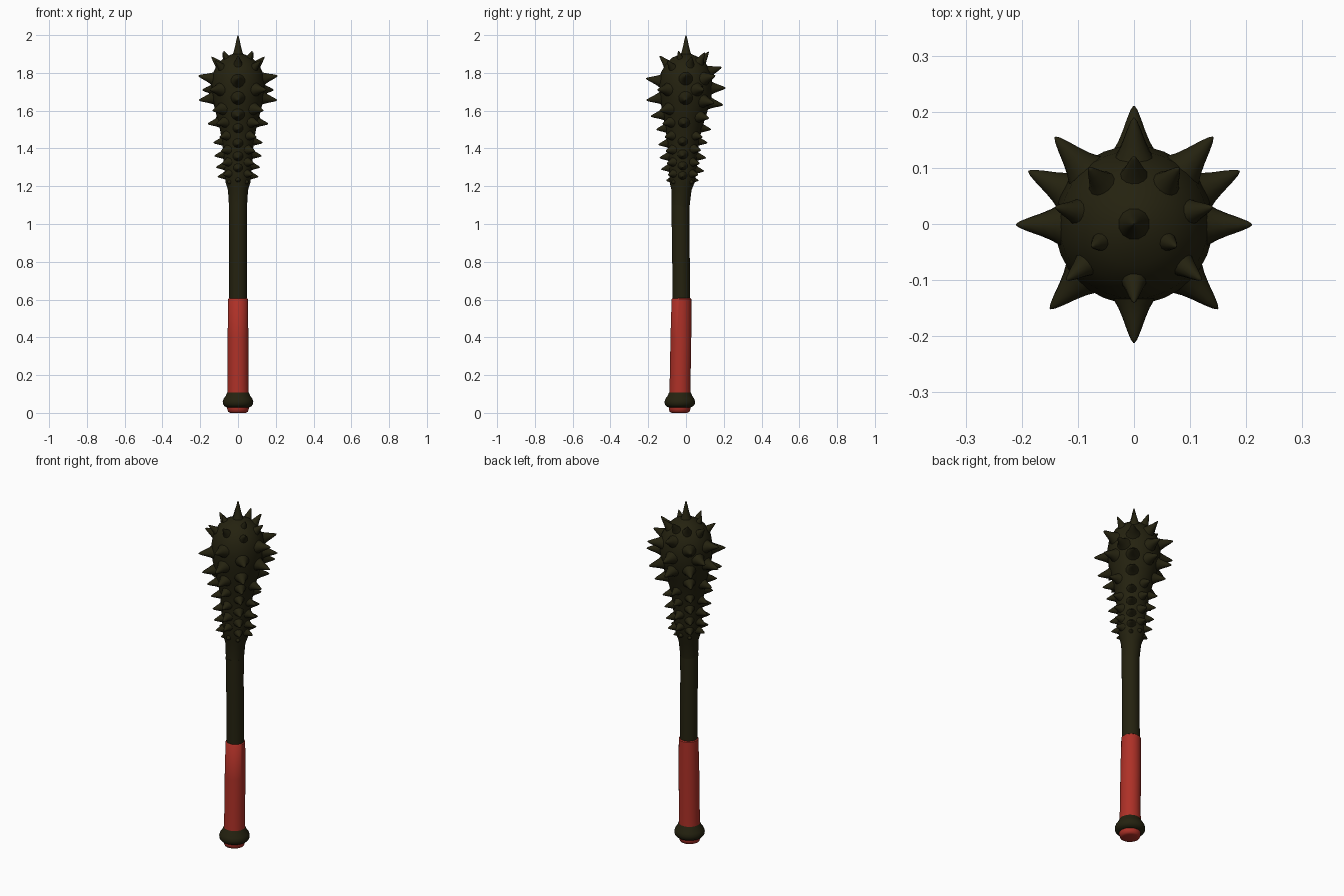
import bpy, bmesh, math
from mathutils import Vector

if "Cube" in bpy.data.objects:
    bpy.data.objects.remove(bpy.data.objects["Cube"])

def material(name, col):
    m = bpy.data.materials.new(name)
    m.diffuse_color = (*col, 1)
    m.use_nodes = True
    m.node_tree.nodes["Principled BSDF"].inputs["Base Color"].default_value = m.diffuse_color
    return m

dark = material("dark olive", (0.018, 0.016, 0.005))
red = material("grip red", (0.42, 0.03, 0.02))

def interp(table, z):
    for (a, u), (b, v) in zip(table, table[1:]):
        if z <= b:
            return u + (v - u) * max(0, z - a) / (b - a)
    return table[-1][1]

# gentle bend of the axis (z, y) and head radius (z, r)
AXIS = [(0, -.034), (.1, -.032), (.6, -.024), (1.1, -.03), (1.25, -.018),
        (1.45, -.016), (1.65, -.002), (2, 0)]
HEAD = [(1.08, .047), (1.18, .053), (1.22, .066), (1.3, .074), (1.4, .08),
        (1.5, .095), (1.58, .115), (1.66, .135), (1.74, .141), (1.8, .132),
        (1.85, .106), (1.88, .073), (1.9, .03), (1.904, 0.002)]
TIPS = [(1.2, .07), (1.23, .085), (1.25, .108), (1.36, .125), (1.43, .13),
        (1.5, .145), (1.56, .175), (1.65, .207), (1.72, .212), (1.79, .21),
        (1.85, .18)]

def finish(name, bm, mat, angle=50):
    bmesh.ops.recalc_face_normals(bm, faces=bm.faces)
    me = bpy.data.meshes.new(name)
    bm.to_mesh(me)
    bm.free()
    me.materials.append(mat)
    ob = bpy.data.objects.new(name, me)
    bpy.context.collection.objects.link(ob)
    bpy.ops.object.select_all(action='DESELECT')
    ob.select_set(True)
    bpy.context.view_layer.objects.active = ob
    bpy.ops.object.shade_smooth_by_angle(angle=math.radians(angle))

def loft(bm, rings, n):
    """rings: (centre, radius, u axis, v axis); capped at both ends"""
    loops = []
    for c, r, u, v in rings:
        loops.append([bm.verts.new(c + r * (u * math.cos(t) + v * math.sin(t)))
                      for t in (2 * math.pi * i / n for i in range(n))])
    for a, b in zip(loops, loops[1:]):
        for i in range(n):
            j = (i + 1) % n
            bm.faces.new((a[i], a[j], b[j], b[i]))
    bm.faces.new(loops[0][::-1])
    bm.faces.new(loops[-1])

def lathe(name, profile, mat):
    bm = bmesh.new()
    X, Y = Vector((1, 0, 0)), Vector((0, 1, 0))
    loft(bm, [(Vector((0, interp(AXIS, z), z)), r, X, Y) for z, r in profile], 32)
    finish(name, bm, mat)

# handle parts
lathe("pommel_cap", [(0, .04), (.005, .052), (.02, .057), (.04, .057)], red)
lathe("pommel_ring", [(.028, .055), (.034, .07), (.045, .079), (.06, .081),
                      (.075, .076), (.09, .065), (.105, .059), (.112, .054)], dark)
lathe("grip", [(.09, .057), (.2, .055), (.4, .055), (.603, .052), (.607, .047)], red)
lathe("shaft", [(.58, .047), (.75, .0465), (.95, .0465), (1.1, .048)], dark)
lathe("head", HEAD, dark)

# spikes: flared, slightly rounded cones
bm = bmesh.new()
SHAPE = [(0, 1), (.12, .84), (.3, .63), (.5, .46), (.75, .28), (.93, .13), (1, .03)]

def spike(tip, direction, length, base):
    d = direction.normalized()
    u = d.orthogonal().normalized()
    v = d.cross(u)
    loft(bm, [(tip + d * length * (t - 1), base * r, u, v) for t, r in SHAPE], 12)

COLUMNS = {
    -90: [1.77, 1.655, 1.57, 1.50, 1.42, 1.35, 1.29, 1.23],
    -45: [1.71, 1.60, 1.53, 1.46, 1.385, 1.32, 1.26, 1.22],
    0: [1.785, 1.655, 1.53, 1.43, 1.36, 1.30, 1.25],
    27: [1.71],
    48: [1.785, 1.64, 1.56, 1.46, 1.39, 1.32, 1.26, 1.22],
    90: [1.83, 1.72, 1.63, 1.50, 1.43, 1.35, 1.28, 1.23],
}
for angle, heights in COLUMNS.items():
    for side in ((1,) if abs(angle) == 90 else (1, -1)):
        a = math.radians(angle)
        out = Vector((side * math.cos(a), math.sin(a), 0))
        for z in heights:
            R, r = interp(TIPS, z), interp(HEAD, z)
            tip = out * R + Vector((0, interp(AXIS, z), z))
            length = R - r + .018
            lean = Vector((0, 0, max(-.15, min(.45, (z - 1.72) * 3))))
            spike(tip, out + lean, length, min(.046, .014 + .36 * length))

# crown spikes on the dome, mirrored left and right
core = Vector((0, 0, 1.74))
for x, y, z in [(0, .12, 1.912), (.08, .10, 1.908), (.14, .03, 1.885),
                (.075, -.04, 1.915), (0, -.14, 1.89), (.12, -.1, 1.865)]:
    for s in ((1, -1) if x else (1,)):
        p = Vector((s * x, y, z))
        spike(p, p - core, .08, .036)
spike(Vector((0, 0, 2)), Vector((0, 0, 1)), .115, .034)
finish("spikes", bm, dark, 60)
